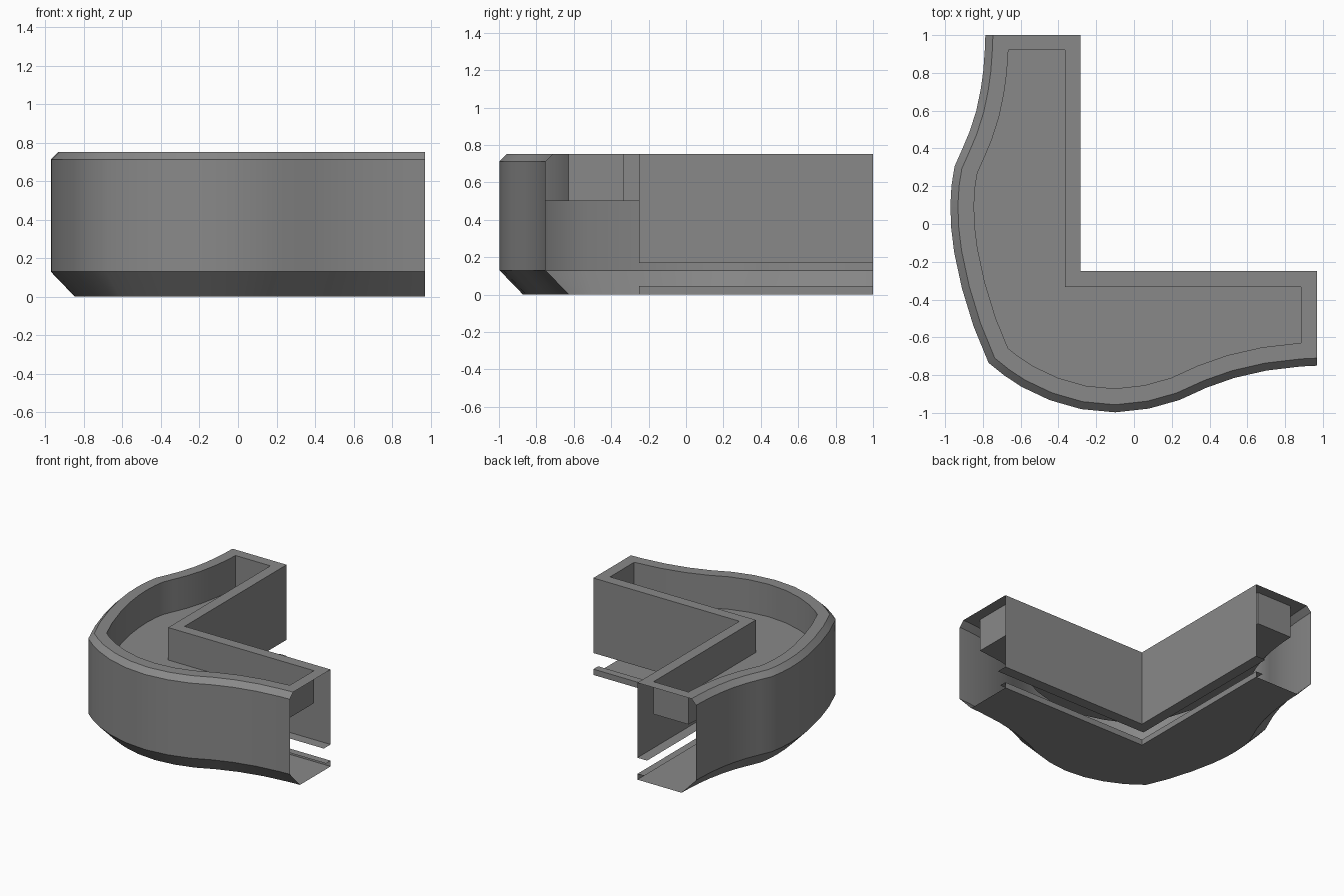
import bpy, bmesh, math
from mathutils import Vector

cube = bpy.data.objects.get("Cube")
if cube:
    bpy.data.objects.remove(cube, do_unlink=True)

grey = bpy.data.materials.new("mid_grey")
grey.use_nodes = True
grey.diffuse_color = (0.25, 0.25, 0.25, 1)
grey.node_tree.nodes["Principled BSDF"].inputs["Base Color"].default_value = (0.25, 0.25, 0.25, 1)

# Curved outer edge, counter-clockwise from the back end to the left end
X_END, Y_END = 0.97, 1.0
TRAY_X, TRAY_Y = 0.885, 0.92
IN_X, IN_Y = -0.283, -0.25          # inner corner of the L
CURVE = [Vector(p) for p in (
    (-0.787, Y_END), (-0.790, TRAY_Y), (-0.798, 0.81), (-0.812, 0.71), (-0.835, 0.60),
    (-0.870, 0.49), (-0.910, 0.395), (-0.950, 0.305), (-0.966, 0.205), (-0.972, 0.10),
    (-0.968, -0.02), (-0.952, -0.15), (-0.911, -0.34), (-0.850, -0.54), (-0.770, -0.735),
    (-0.685, -0.803), (-0.595, -0.862), (-0.447, -0.932), (-0.28, -0.980), (-0.10, -0.997),
    (0.08, -0.977), (0.24, -0.932), (0.385, -0.866), (0.53, -0.815), (0.70, -0.776),
    (TRAY_X, -0.754), (X_END, -0.750))]


def outer(d):
    """Outer edge moved inwards by d, with the cut ends kept in place."""
    pts = []
    for i, p in enumerate(CURVE):
        if i < 2:
            n = Vector((1, 0))
        elif i >= len(CURVE) - 2:
            n = Vector((0, 1))
        else:
            a = (p - CURVE[i - 1]).normalized()
            b = (CURVE[i + 1] - p).normalized()
            n1, n2 = Vector((-a.y, a.x)), Vector((-b.y, b.x))
            n = (n1 + n2) / (1 + n1.dot(n2))
        pts.append(p + n * d)
    return pts


def inner(d, x_end=X_END, y_end=Y_END):
    """Straight inner edge of the L, moved into the body by d."""
    return [Vector((x_end, IN_Y - d)), Vector((IN_X - d, IN_Y - d)), Vector((IN_X - d, y_end))]


def finish(name, bm):
    mesh = bpy.data.meshes.new(name)
    bm.to_mesh(mesh)
    bm.free()
    mesh.materials.append(grey)
    ob = bpy.data.objects.new(name, mesh)
    bpy.context.scene.collection.objects.link(ob)
    bpy.ops.object.select_all(action='DESELECT')
    ob.select_set(True)
    bpy.context.view_layer.objects.active = ob
    bpy.ops.object.shade_smooth_by_angle(angle=math.radians(38))
    return ob


def strip(name, levels, closed=False, cap=False):
    """Sheet lofted through (path, z) levels; cap fills the last one."""
    bm = bmesh.new()
    rows = [[bm.verts.new((p.x, p.y, z)) for p in path] for path, z in levels]
    n = len(rows[0])
    for a, b in zip(rows, rows[1:]):
        for i in range(n if closed else n - 1):
            j = (i + 1) % n
            bm.faces.new((a[i], a[j], b[j], b[i]))
    if cap:
        bm.faces.new(rows[-1])
    return finish(name, bm)


def sheet(name, loops, z, up):
    """Flat sheet at height z; a second loop cuts a hole."""
    bm = bmesh.new()
    for loop in loops:
        vs = [bm.verts.new((p.x, p.y, z)) for p in loop]
        for i, v in enumerate(vs):
            bm.edges.new((v, vs[(i + 1) % len(vs)]))
    bmesh.ops.triangle_fill(bm, edges=bm.edges[:], use_beauty=True)
    for f in bm.faces:
        f.normal_update()
        if (f.normal.z > 0) != up:
            f.normal_flip()
    return finish(name, bm)


TOP, FLOOR = 0.752, 0.5
tray_loop = outer(0.125)[1:-1] + inner(0.083, TRAY_X, TRAY_Y)

# Curved outside wall with a wide lower and a narrow upper chamfer
strip("outer_wall", [(outer(0.125), 0), (outer(0), 0.13), (outer(0), 0.712), (outer(0.04), TOP)])
# Flat rim around the sunken tray
sheet("top_rim", [outer(0.04) + inner(0), tray_loop], TOP, True)
# Sunken tray walls and floor
strip("tray", [(tray_loop, TOP), (tray_loop, FLOOR)], closed=True, cap=True)
# Base plate
sheet("base_plate", [outer(0.125) + inner(0)], 0, False)
# Straight inner wall with its folded lower flange
strip("inner_wall", [(inner(0.083), 0.17), (inner(0), 0.17), (inner(0), TOP)])
# Low folded lip along the base, below the open slot
strip("base_lip", [(inner(0), 0), (inner(0), 0.045), (inner(0.058), 0.045)])
